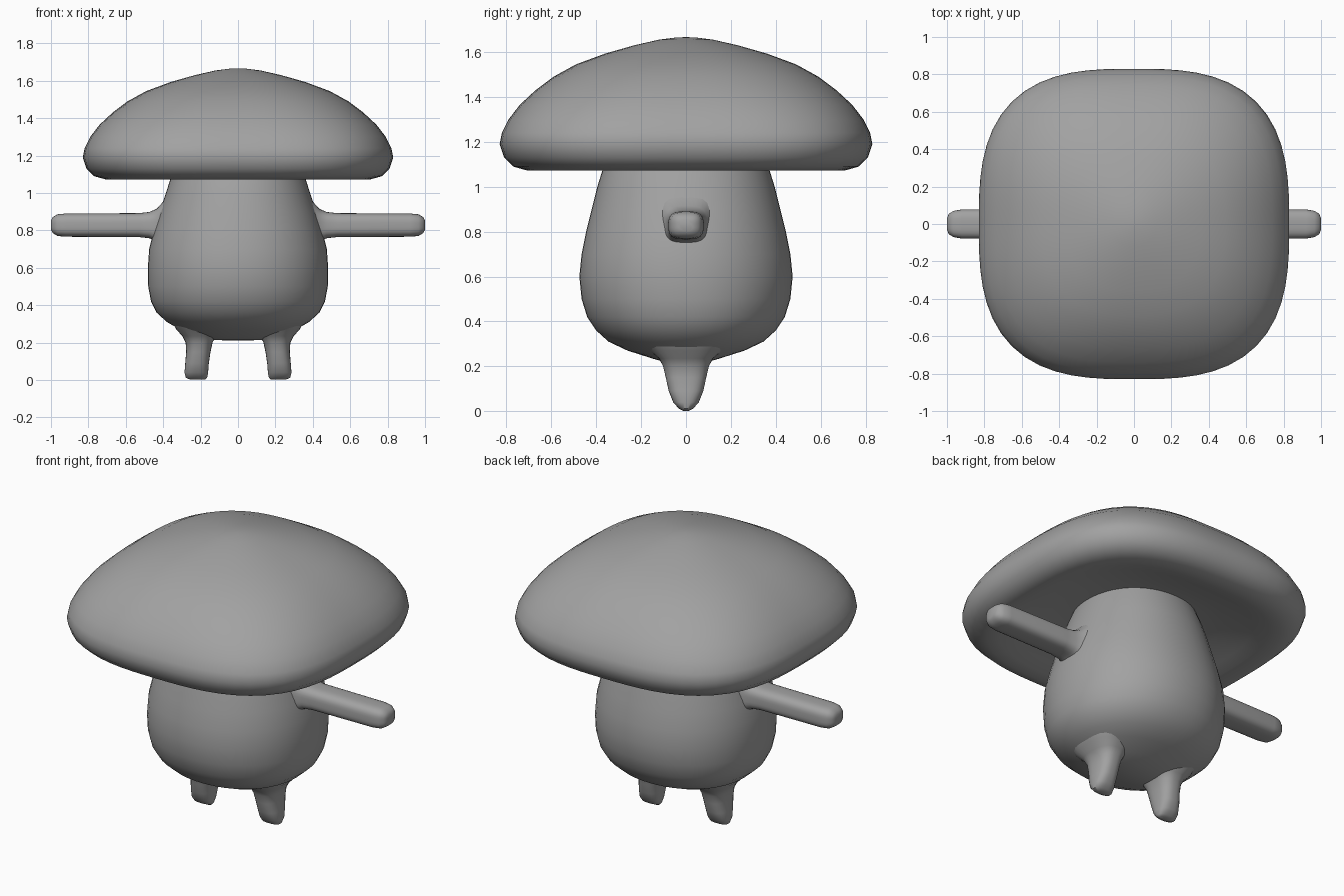
import bpy, bmesh, math
from mathutils import Vector, Matrix

grey = bpy.data.materials.new("plain_grey")
grey.diffuse_color = (0.36, 0.36, 0.36, 1)


def loft(name, rings, seg=48, axes=None):
    """Skin rounded-square rings: (centre, height, half_a, half_b, squareness)."""
    bm = bmesh.new()
    loops = []
    for ca, h, a, b, n in rings:
        loop = []
        for i in range(seg):
            t = 2 * math.pi * i / seg
            c, s = math.cos(t), math.sin(t)
            r = (abs(c) ** n + abs(s) ** n) ** (-1 / n)
            loop.append(bm.verts.new((ca + a * r * c, b * r * s, h)))
        loops.append(loop)
    for lo, hi in zip(loops, loops[1:]):
        for i in range(seg):
            j = (i + 1) % seg
            bm.faces.new((lo[i], lo[j], hi[j], hi[i]))
    bm.faces.new(loops[0][::-1])
    bm.faces.new(loops[-1])
    if axes:
        bm.transform(axes)
    bmesh.ops.recalc_face_normals(bm, faces=bm.faces)
    mesh = bpy.data.meshes.new(name)
    bm.to_mesh(mesh)
    bm.free()
    mesh.materials.append(grey)
    ob = bpy.data.objects.new(name, mesh)
    bpy.context.collection.objects.link(ob)
    bpy.ops.object.select_all(action='DESELECT')
    ob.select_set(True)
    bpy.context.view_layer.objects.active = ob
    bpy.ops.object.shade_smooth_by_angle(angle=math.radians(50))
    return ob


# Cap: shallow hollow underneath, rolled rim, squarish dome
cap = [(0.02, 1.17, 2), (0.30, 1.165, 2.2), (0.45, 1.14, 2.5), (0.58, 1.10, 2.8),
       (0.65, 1.08, 2.9), (0.71, 1.073, 2.9), (0.77, 1.09, 2.9), (0.81, 1.13, 2.9),
       (0.83, 1.19, 2.9), (0.82, 1.24, 2.9), (0.79, 1.30, 2.85), (0.74, 1.365, 2.8),
       (0.67, 1.43, 2.7), (0.59, 1.49, 2.6), (0.49, 1.545, 2.5), (0.36, 1.593, 2.4),
       (0.23, 1.63, 2.2), (0.12, 1.655, 2.1), (0.05, 1.664, 2), (0.01, 1.666, 2)]
loft("cap", [(0, z, r, r, n) for r, z, n in cap], 64)

# Body: pear shape, slightly narrower towards the cap
body = [(0.21, 0.03, 0.02), (0.215, 0.14, 0.08), (0.235, 0.22, 0.15), (0.27, 0.31, 0.26),
        (0.31, 0.38, 0.345), (0.36, 0.435, 0.40), (0.42, 0.465, 0.44), (0.50, 0.48, 0.465),
        (0.60, 0.482, 0.475), (0.70, 0.475, 0.465), (0.80, 0.45, 0.445), (0.90, 0.42, 0.42),
        (1.00, 0.385, 0.395), (1.08, 0.36, 0.37), (1.18, 0.32, 0.33)]
loft("body", [(0, z, a, b, 2.12) for z, a, b in body])

# Arms flare where they join the body; legs are flattened pegs with rounded tips
arm = [(0.36, 0.16, 0.15), (0.405, 0.12, 0.115), (0.435, 0.087, 0.095), (0.475, 0.07, 0.084),
       (0.53, 0.064, 0.08), (0.92, 0.062, 0.078), (0.965, 0.058, 0.07), (0.99, 0.043, 0.055),
       (1.0, 0.025, 0.03)]
leg = [(0.215, 0.002, 0.04, 0.012), (0.222, 0.012, 0.057, 0.032), (0.223, 0.04, 0.063, 0.057),
       (0.219, 0.09, 0.063, 0.077), (0.212, 0.15, 0.065, 0.09), (0.208, 0.20, 0.072, 0.102),
       (0.208, 0.235, 0.09, 0.12), (0.21, 0.27, 0.12, 0.16), (0.21, 0.31, 0.14, 0.19)]
for side, word in ((1, "right"), (-1, "left")):
    turn = Matrix.Translation((0, 0, 0.828)) @ Matrix(
        ((0, 0, side, 0), (0, 1, 0, 0), (1, 0, 0, 0), (0, 0, 0, 1)))
    loft(word + "_arm", [(0, x, hz, hy, 3.2) for x, hz, hy in arm], 32, turn)
    loft(word + "_leg", [(side * x, z, a, b, 2.6) for x, z, a, b in leg], 32)
